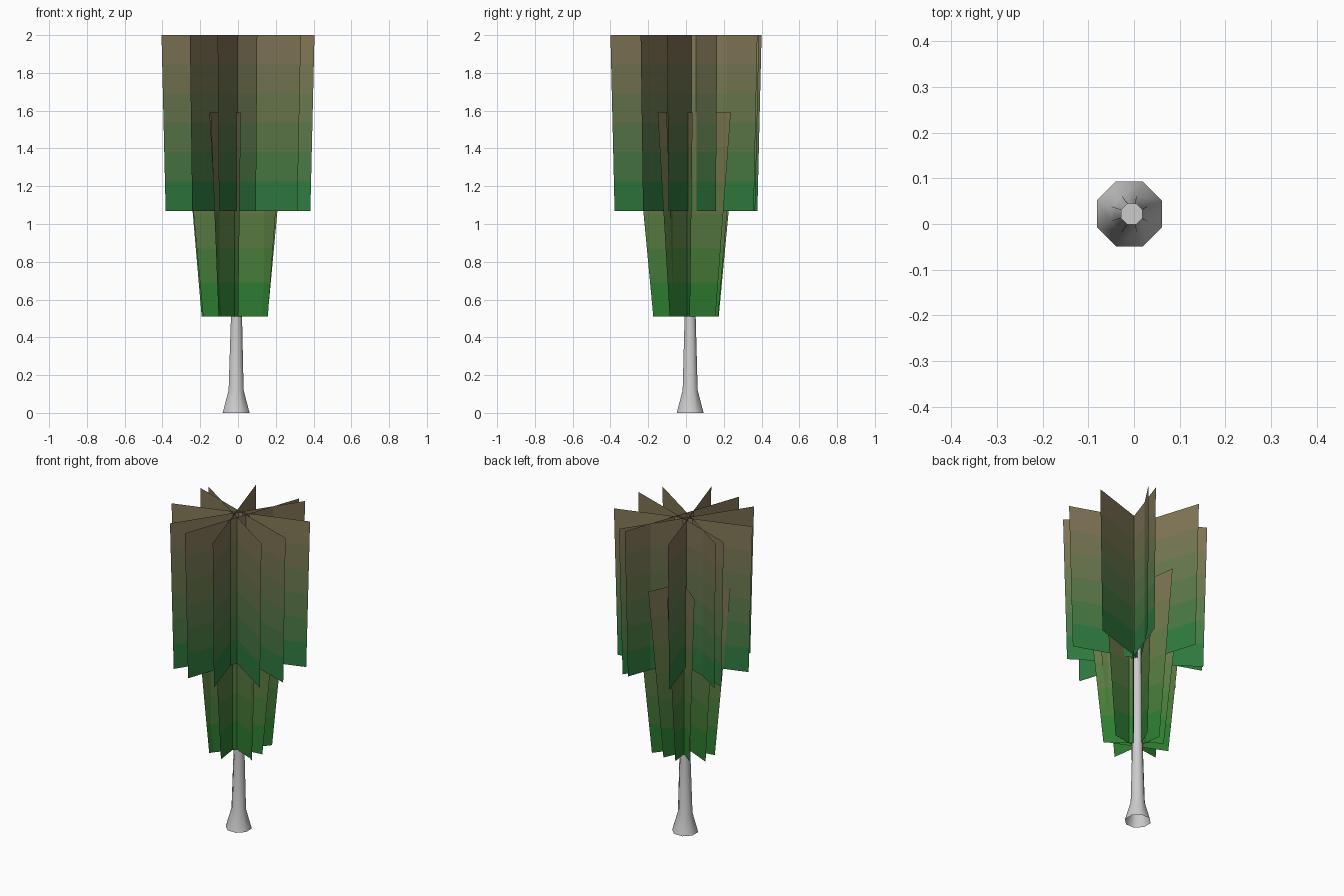
import bpy, bmesh, math
from mathutils import Vector

if "Cube" in bpy.data.objects:
    bpy.data.objects.remove(bpy.data.objects["Cube"])

BANDS = 6


def lerp(a, b, t):
    return tuple(p + (q - p) * t for p, q in zip(a, b))


def make_ramp(name, low, high):
    """Materials that fade from the low colour to the high colour."""
    ramp = []
    for i in range(BANDS):
        mat = bpy.data.materials.new(f"{name}_{i}")
        mat.diffuse_color = (*lerp(low, high, (i + 0.5) / BANDS), 1)
        mat.use_nodes = True
        mat.node_tree.nodes["Principled BSDF"].inputs["Base Color"].default_value = mat.diffuse_color
        ramp.append(mat)
    return ramp


def make_cards(name, lines, z0, z1, bottom_scale, ramp):
    """Flat crossing leaf cards, given by their top edge ends seen from above."""
    for n, (ax, ay, bx, by) in enumerate(lines, 1):
        a, b = Vector((ax, ay)), Vector((bx, by))
        mid = (a + b) / 2
        bm = bmesh.new()
        rows = []
        for i in range(BANDS + 1):
            t = i / BANDS
            s = bottom_scale + (1 - bottom_scale) * t
            z = z0 + (z1 - z0) * t
            rows.append([bm.verts.new((*(mid + (p - mid) * s), z)) for p in (a, b)])
        for i in range(BANDS):
            (p, q), (r, s) = rows[i], rows[i + 1]
            bm.faces.new((p, q, s, r)).material_index = i
        mesh = bpy.data.meshes.new(f"{name}_{n}")
        bm.to_mesh(mesh)
        bm.free()
        for mat in ramp:
            mesh.materials.append(mat)
        bpy.context.collection.objects.link(bpy.data.objects.new(mesh.name, mesh))


# Trunk: eight-sided flared tube, open at the base
bm = bmesh.new()
SIDES = 8
rings = []
for r, z, cx in ((0.077, 0, -0.01), (0.043, 0.12, -0.01), (0.032, 0.5, -0.008), (0.025, 1.75, -0.005)):
    rings.append([bm.verts.new((cx + r * math.cos(w), 0.022 + r * math.sin(w), z))
                  for w in (math.tau * (k + 0.5) / SIDES for k in range(SIDES))])
for lo, hi in zip(rings, rings[1:]):
    for k in range(SIDES):
        j = (k + 1) % SIDES
        bm.faces.new((lo[k], lo[j], hi[j], hi[k]))
bm.faces.new(rings[-1])
mesh = bpy.data.meshes.new("trunk")
bm.to_mesh(mesh)
bm.free()
trunk = bpy.data.objects.new("trunk", mesh)
bpy.context.collection.objects.link(trunk)
bpy.context.view_layer.objects.active = trunk
trunk.select_set(True)
bpy.ops.object.shade_smooth_by_angle(angle=math.radians(50))

# Upper foliage: wide, nearly straight cards
upper = [
    (-0.153, 0.40, 0.102, -0.40),
    (-0.405, -0.09, 0.392, 0.165),
    (-0.365, 0.222, 0.333, -0.24),
    (-0.39, 0.178, 0.405, -0.10),
    (0.208, 0.378, -0.255, -0.32),
    (0.16, 0.387, -0.108, -0.38),
]
make_cards("upper_leaf_card", upper, 1.07, 2.0, 0.945,
           make_ramp("upper_leaf", (0.01, 0.20, 0.045), (0.24, 0.18, 0.10)))

# Lower foliage: narrow cards tapering downwards
lower = [
    (-0.06, 0.275, 0.015, -0.275),
    (-0.195, 0.193, 0.238, -0.15),
    (-0.285, 0.12, 0.215, -0.105),
    (-0.285, -0.04, 0.257, 0.035),
    (0.195, 0.237, -0.152, -0.20),
    (0.082, 0.262, -0.145, -0.235),
]
make_cards("lower_leaf_card", lower, 0.51, 1.59, 0.63,
           make_ramp("lower_leaf", (0.01, 0.21, 0.025), (0.22, 0.18, 0.09)))
